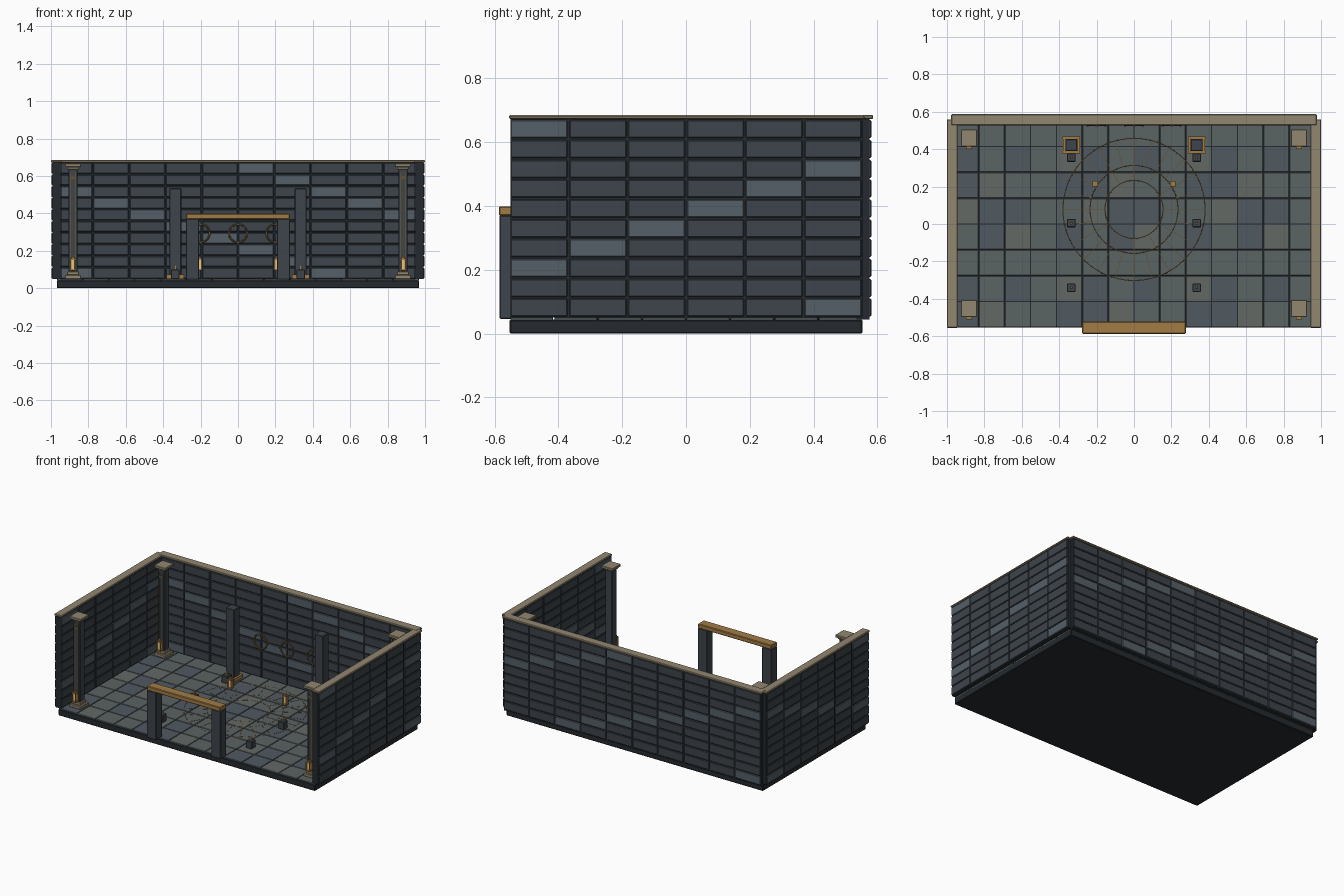
import bpy, bmesh, math
from mathutils import Matrix, Vector

if "Cube" in bpy.data.objects:
    bpy.data.objects.remove(bpy.data.objects["Cube"])


def mat(name, r, g, b):
    m = bpy.data.materials.new(name)
    m.diffuse_color = (r, g, b, 1)
    m.use_nodes = True
    m.node_tree.nodes["Principled BSDF"].inputs["Base Color"].default_value = m.diffuse_color
    return m


DARK = mat("mortar", 0.018, 0.023, 0.028)
STONE = mat("stone", 0.047, 0.058, 0.070)
LIGHT = mat("light_stone", 0.090, 0.115, 0.140)
TILE_A = mat("tile_blue", 0.080, 0.100, 0.120)
TILE_B = mat("tile_grey", 0.105, 0.125, 0.125)
TILE_C = mat("tile_green", 0.125, 0.140, 0.130)
SAND = mat("sandstone", 0.29, 0.24, 0.16)
BRONZE = mat("bronze", 0.36, 0.20, 0.06)
INLAY = mat("inlay", 0.12, 0.085, 0.04)
GLOW = mat("lamp_glow", 0.85, 0.55, 0.20)


def boxes(name, items, bevel=0.0):
    """One object from boxes (x0, x1, y0, y1, z0, z1, material)."""
    bm = bmesh.new()
    mats = []
    for x0, x1, y0, y1, z0, z1, m in items:
        if m not in mats:
            mats.append(m)
        c = Vector((x0 + x1, y0 + y1, z0 + z1)) / 2
        s = Matrix.Diagonal((x1 - x0, y1 - y0, z1 - z0, 1))
        vs = bmesh.ops.create_cube(bm, size=1, matrix=Matrix.Translation(c) @ s)["verts"]
        for f in {f for v in vs for f in v.link_faces}:
            f.material_index = mats.index(m)
    me = bpy.data.meshes.new(name)
    bm.to_mesh(me)
    bm.free()
    for m in mats:
        me.materials.append(m)
    ob = bpy.data.objects.new(name, me)
    bpy.context.collection.objects.link(ob)
    if bevel:
        mod = ob.modifiers.new("bevel", "BEVEL")
        mod.width, mod.segments = bevel, 1
    return ob


def cbox(x, y, w, d, z0, z1, m):
    return (x - w / 2, x + w / 2, y - d / 2, y + d / 2, z0, z1, m)


def ring(name, loc, r, t, m, rot=(0, 0, 0), seg=64):
    bpy.ops.mesh.primitive_torus_add(location=loc, rotation=rot, major_radius=r, minor_radius=t,
                                     major_segments=seg, minor_segments=8)
    ob = bpy.context.object
    ob.name = name
    ob.data.materials.append(m)
    bpy.ops.object.shade_smooth_by_angle()


# base slab and floor tiles
BX, BY = 0.968, 0.553
boxes("base_slab", [(-BX, BX, -BY, BY, 0, 0.044, DARK)], 0.004)
tw, td, g = 2 * BX / 14, 2 * BY / 8, 0.002
tiles = []
for i in range(14):
    for j in range(8):
        m = (TILE_A, TILE_B, TILE_A, TILE_C, TILE_B)[(i * 3 + j * 2 + i * j) % 5]
        x, y = -BX + i * tw, -BY + j * td
        tiles.append((x + g, x + tw - g, y + g, y + td - g, 0.040, 0.050, m))
boxes("floor_tiles", tiles, 0.0015)

# block walls around a thinner mortar core
Z0, Z1, ROWS = 0.050, 0.672, 10
h, g = (Z1 - Z0) / ROWS, 0.003


def shade(k):
    return LIGHT if k % 7 == 0 else STONE


w = 2 * 0.97 / 10
back = [(-0.97 + i * w + g, -0.97 + (i + 1) * w - g, 0.530, 0.581,
         Z0 + j * h + g, Z0 + (j + 1) * h - g, shade(i + j))
        for i in range(10) for j in range(ROWS)]
boxes("back_wall_blocks", back, 0.003)
boxes("back_wall_core", [(-0.968, 0.968, 0.535, 0.576, Z0 - 0.006, Z1, DARK)])
d = 2 * BY / 6
for side, s in (("left", -1), ("right", 1)):
    xa, xb = sorted((s * 0.944, s * 0.996))
    side_blocks = [(xa, xb, -BY + k * d + g, -BY + (k + 1) * d - g,
                    Z0 + j * h + g, Z0 + (j + 1) * h - g, shade(5 - k + j))
                   for k in range(6) for j in range(ROWS)]
    boxes(side + "_wall_blocks", side_blocks, 0.003)
    boxes(side + "_wall_core", [(xa + 0.005, xb - 0.005, -BY + 0.002, BY, Z0, Z1, DARK)])
    xa, xb = sorted((s * 0.943, s * 1.0))
    boxes(side + "_wall_cap", [(xa, xb, -0.555, 0.560, Z1, 0.685, SAND)], 0.004)
boxes("back_wall_cap", [(-0.978, 0.978, 0.527, 0.587, Z1, 0.686, SAND)], 0.004)


def lantern(name, x, y):
    """Bronze frame with four corner bars around a glowing core."""
    parts = [cbox(x, y, 0.030, 0.030, 0.095, 0.104, BRONZE),
             cbox(x, y, 0.030, 0.030, 0.152, 0.160, BRONZE),
             cbox(x, y, 0.016, 0.016, 0.160, 0.168, BRONZE),
             cbox(x, y, 0.018, 0.018, 0.104, 0.152, GLOW)]
    parts += [cbox(x + a, y + b, 0.005, 0.005, 0.104, 0.152, BRONZE)
              for a in (-0.012, 0.012) for b in (-0.012, 0.012)]
    boxes(name, parts)


for s in (-1, 1):
    # corner columns with stepped base, capital and lantern
    for y in (0.460, -0.452):
        x = s * 0.882
        boxes("corner_column", [
            cbox(x, y, 0.086, 0.090, 0.050, 0.070, SAND),
            cbox(x, y, 0.064, 0.068, 0.070, 0.090, SAND),
            cbox(x, y, 0.050, 0.052, 0.090, 0.640, STONE),
            cbox(x, y, 0.062, 0.064, 0.635, 0.648, SAND),
            cbox(x, y, 0.086, 0.090, 0.648, 0.666, SAND)], 0.003)
        boxes("column_inlay", [cbox(x + a, y - 0.027, 0.005, 0.006, 0.090, 0.620, INLAY)
                               for a in (-0.014, 0.014)]
              + [cbox(x, y - 0.027, 0.034, 0.008, 0.585, 0.600, INLAY)])
        lantern("column_lantern", x, y - 0.043)
    # inner pillars with bronze collar
    x, y = s * 0.335, 0.422
    boxes("inner_pillar", [cbox(x, y, 0.064, 0.064, 0.050, 0.535, STONE)], 0.004)
    boxes("pillar_collar", [
        cbox(x, y - 0.039, 0.092, 0.013, 0.050, 0.074, BRONZE),
        cbox(x, y + 0.039, 0.092, 0.013, 0.050, 0.074, BRONZE),
        cbox(x - 0.039, y, 0.013, 0.066, 0.050, 0.074, BRONZE),
        cbox(x + 0.039, y, 0.013, 0.066, 0.050, 0.074, BRONZE)])
    # row of small pedestals with a candle
    for y in (0.355, 0.005, -0.341):
        boxes("pedestal", [cbox(x, y, 0.045, 0.045, 0.050, 0.100, STONE)], 0.003)
        boxes("pedestal_candle", [cbox(x, y, 0.014, 0.014, 0.100, 0.112, BRONZE),
                                  cbox(x, y, 0.007, 0.007, 0.112, 0.124, GLOW)])
    lantern("hanging_lantern", s * 0.207, 0.215)
    # gate post
    boxes("gate_post", [cbox(s * 0.243, -0.553, 0.070, 0.064, 0.046, 0.370, STONE)], 0.003)
boxes("gate_beam", [(-0.277, 0.277, -0.587, -0.522, 0.369, 0.399, BRONZE)], 0.004)

# floor emblem: three rings and radial spokes sunk into the tiles
CY = 0.078
for r in (0.155, 0.235, 0.380):
    ring("floor_ring", (0, CY, 0.048), r, 0.0035, INLAY, seg=96)
for k in range(24):
    a = 2 * math.pi * k / 24
    r0, r1 = (0.155, 0.380) if k % 2 == 0 else (0.235, 0.380)
    sp = boxes("floor_spoke", [(r0, r1, -0.0018, 0.0018, -0.004, 0.001, INLAY)])
    sp.location = (0, CY, 0.050)
    sp.rotation_euler.z = a

# wall medallions with four studs
for x in (-0.2, 0, 0.2):
    ring("wall_ring", (x, 0.528, 0.294), 0.048, 0.005, INLAY, (math.pi / 2, 0, 0), 40)
    boxes("wall_ring_studs", [
        (x + a * 0.048 - 0.006, x + a * 0.048 + 0.006, 0.521, 0.533,
         0.294 + b * 0.048 - 0.006, 0.294 + b * 0.048 + 0.006, INLAY)
        for a, b in ((1, 0), (-1, 0), (0, 1), (0, -1))])
